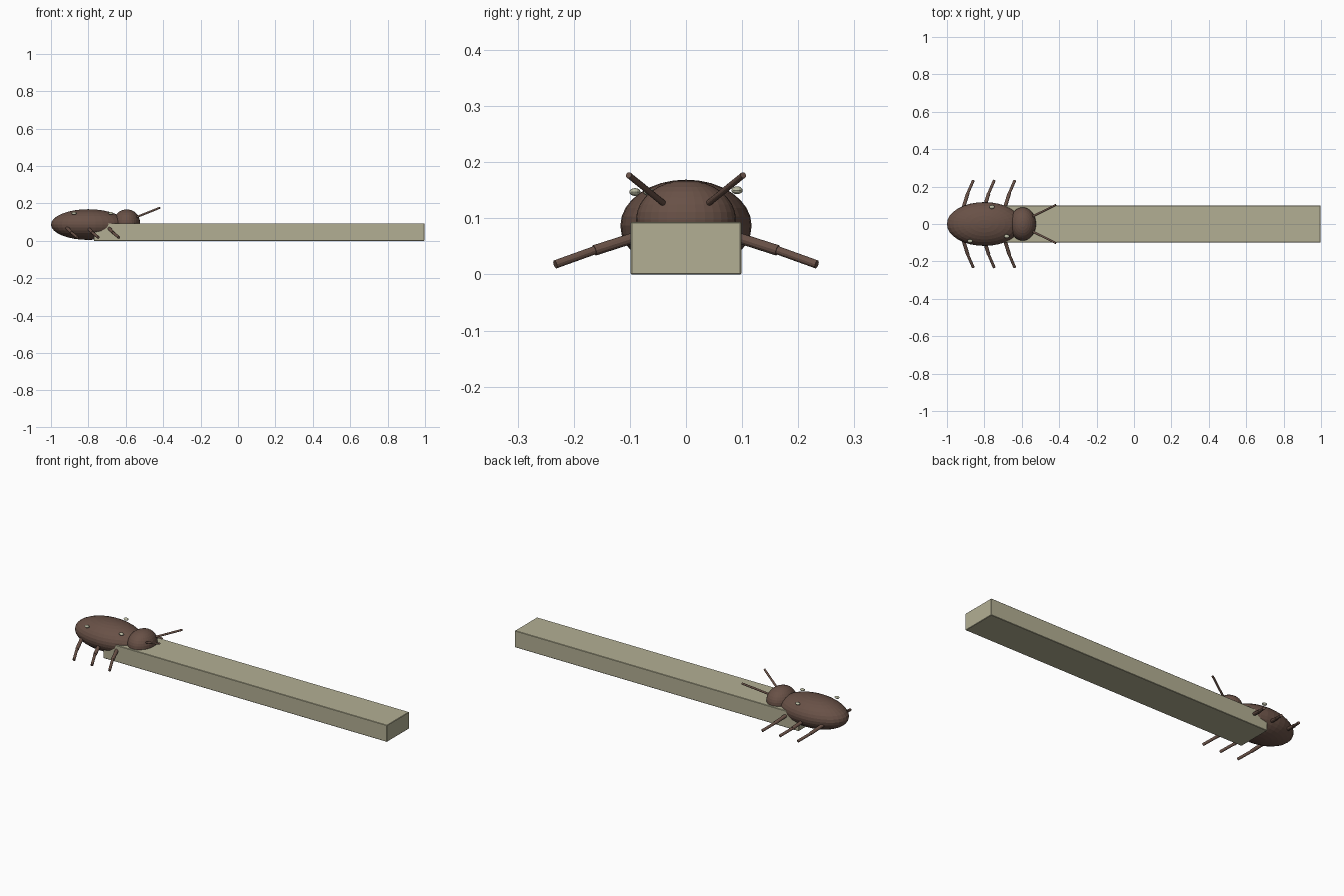
import bpy
from mathutils import Vector

if "Cube" in bpy.data.objects:
    bpy.data.objects.remove(bpy.data.objects["Cube"])


def material(name, rgb):
    m = bpy.data.materials.new(name)
    m.diffuse_color = (*rgb, 1)
    m.use_nodes = True
    m.node_tree.nodes["Principled BSDF"].inputs["Base Color"].default_value = m.diffuse_color
    return m


brown = material("dark brown", (0.14, 0.082, 0.062))
wood = material("pale wood", (0.45, 0.43, 0.295))
pale = material("pale spot", (0.50, 0.50, 0.37))


def finish(name, mat):
    ob = bpy.context.object
    ob.name = name
    ob.data.materials.append(mat)
    return ob


def ellipsoid(name, centre, radii, mat, seg=32, rings=16):
    bpy.ops.mesh.primitive_uv_sphere_add(segments=seg, ring_count=rings, location=centre)
    bpy.context.object.scale = radii
    return finish(name, mat)


def rod(name, a, b, radius, mat):
    a, b = Vector(a), Vector(b)
    d = b - a
    bpy.ops.mesh.primitive_cylinder_add(vertices=12, radius=radius, depth=d.length,
                                        location=(a + b) / 2)
    bpy.context.object.rotation_euler = d.to_track_quat('Z', 'Y').to_euler()
    return finish(name, mat)


# Wooden stick the beetle sits on
bpy.ops.mesh.primitive_cube_add(size=1, location=(0.113, 0, 0.047))
bpy.context.object.scale = (1.768, 0.197, 0.094)
stick = finish("stick", wood)
bpy.ops.object.transform_apply(location=False, rotation=False, scale=True)
bevel = stick.modifiers.new("soft edges", 'BEVEL')
bevel.width = 0.002
bevel.segments = 1

# Body and head
ellipsoid("body", (-0.80, 0, 0.087), (0.20, 0.117, 0.082), brown)
ellipsoid("head", (-0.595, 0, 0.098), (0.071, 0.089, 0.070), brown)

# Antennae and two-part legs on both sides
for side, label in ((-1, "front"), (1, "back")):
    rod(f"antenna_{label}", (-0.555, side * 0.034, 0.122),
        (-0.418, side * 0.102, 0.177), 0.0055, brown)
    for i, x in enumerate((-0.905, -0.793, -0.683)):
        knee = (x + 0.016, side * 0.163, 0.043)
        rod(f"upper_leg_{label}_{i + 1}", (x - 0.008, side * 0.085, 0.068), knee, 0.0095, brown)
        rod(f"lower_leg_{label}_{i + 1}", (x + 0.012, side * 0.155, 0.046),
            (x + 0.046, side * 0.233, 0.018), 0.0075, brown)

# Pale spots on the back
for i, p in enumerate(((-0.76, 0.091, 0.150), (-0.877, -0.091, 0.147), (-0.68, -0.066, 0.147))):
    ellipsoid(f"spot_{i + 1}", p, (0.014, 0.010, 0.007), pale, 16, 8)
